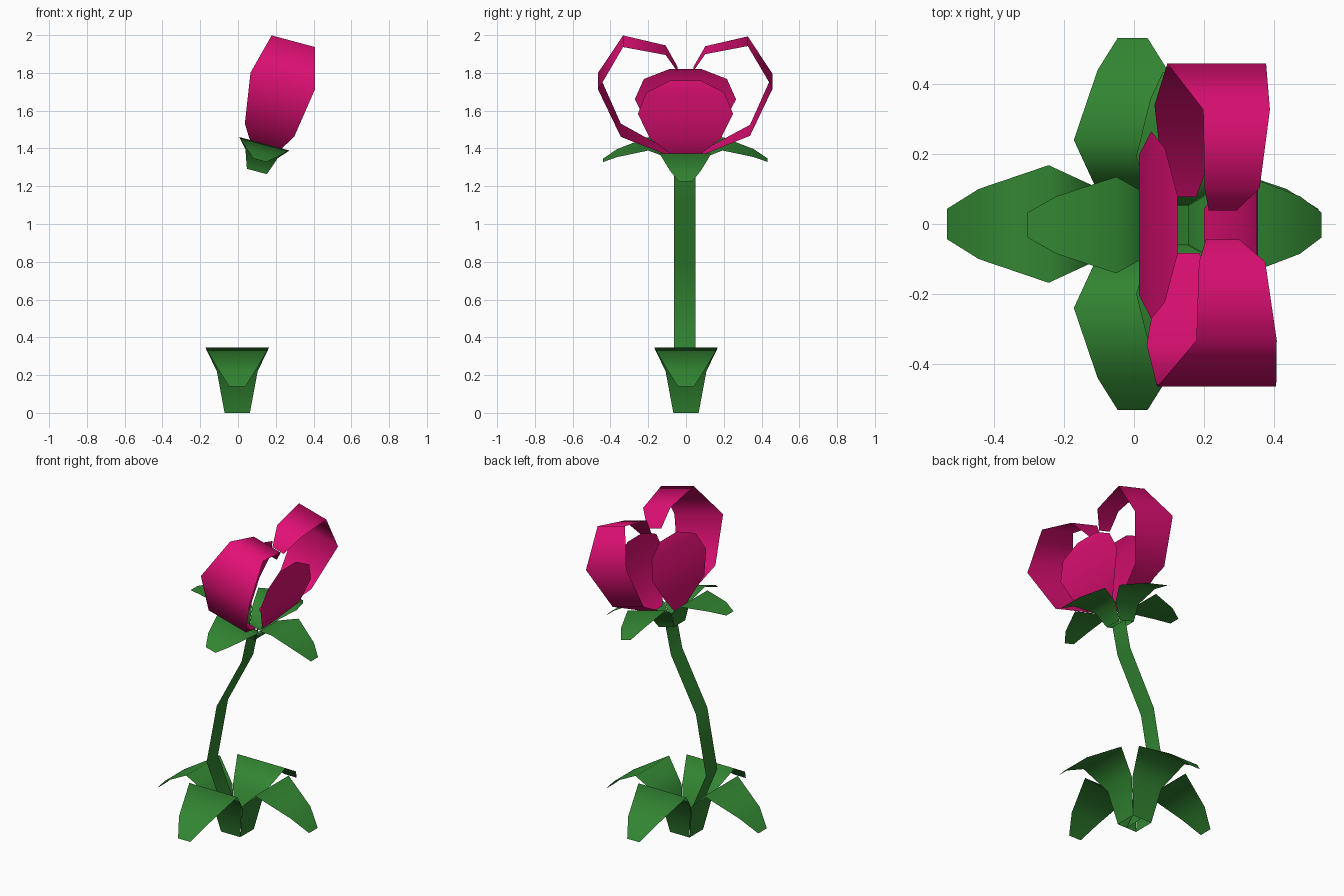
import bpy
import math
from mathutils import Matrix, Vector

cube = bpy.data.objects.get("Cube")
if cube:
    bpy.data.objects.remove(cube, do_unlink=True)


def make_material(name, color):
    mat = bpy.data.materials.new(name)
    mat.use_nodes = True
    mat.diffuse_color = (*color, 1)
    mat.node_tree.nodes["Principled BSDF"].inputs["Base Color"].default_value = (*color, 1)
    return mat


green = make_material("leaf green", (0.032, 0.235, 0.032))
pink = make_material("petal magenta", (0.74, 0.005, 0.175))


def ribbon(name, profile, angle, mat, frame, width=1.0):
    """Sweep (radius, height, half width) stations into a thin strip facing the given angle."""
    turn = Matrix.Rotation(math.radians(angle), 4, "Z")
    verts = [turn @ Vector((r, side * w * width, z))
             for r, z, w in profile for side in (-1, 1)]
    faces = [(i, i + 1, i + 3, i + 2) for i in range(0, len(verts) - 2, 2)]
    mesh = bpy.data.meshes.new(name)
    mesh.from_pydata(verts, [], faces)
    mesh.materials.append(mat)
    mesh.shade_smooth()
    ob = bpy.data.objects.new(name, mesh)
    ob.matrix_world = frame
    bpy.context.collection.objects.link(ob)
    return ob


# Shared frames: the root at the ground and the tilted flower head
root = Matrix.Translation((-0.004, 0, 0))
head = Matrix.Translation((0.1, -0.003, 1.278)) @ Matrix.Rotation(math.radians(15), 4, "Y")
sepal_frame = head @ Matrix.Diagonal((0.82, 0.82, 0.44, 1))

# Stations of each kind of strip
leaf = [(0.068, 0, 0.067), (0.11, 0.22, 0.108), (0.24, 0.345, 0.168),
        (0.44, 0.23, 0.1), (0.531, 0.14, 0.043)]
stem = [(0, 0, 0.057), (-0.175, 0.41, 0.057), (-0.105, 0.78, 0.057),
        (0.07, 1.11, 0.057), (0.108, 1.285, 0.057)]
small_petal = [(0.08, 0.09, 0.05), (0.148, 0.221, 0.2), (0.148, 0.356, 0.268),
               (0.138, 0.47, 0.22), (0.117, 0.53, 0.085)]
big_petal = [(0.08, 0.1, 0.055), (0.342, 0.228, 0.135), (0.462, 0.497, 0.176),
             (0.33, 0.716, 0.119), (0.105, 0.667, 0.098), (0.042, 0.563, 0.05)]

# Root leaves and sepals, four around each frame
for side, angle in (("left", 0), ("back", 90), ("right", 180), ("front", 270)):
    ribbon(side + "_root_leaf", leaf, angle, green, root)
    ribbon(side + "_sepal", leaf, angle, green, sepal_frame)

# Flat bent stem
ribbon("stem", stem, 0, green, Matrix.Translation((0, -0.006, 0)))

# Two cupped petals and two tall curling petals
petal_frame = head @ Matrix.Translation((0.008, 0, 0))
ribbon("left_petal", small_petal, 0, pink, head, 0.94)
ribbon("right_petal", small_petal, 180, pink, head)
ribbon("back_petal", big_petal, 90, pink, petal_frame, 0.83)
ribbon("front_petal", big_petal, 270, pink, petal_frame)
